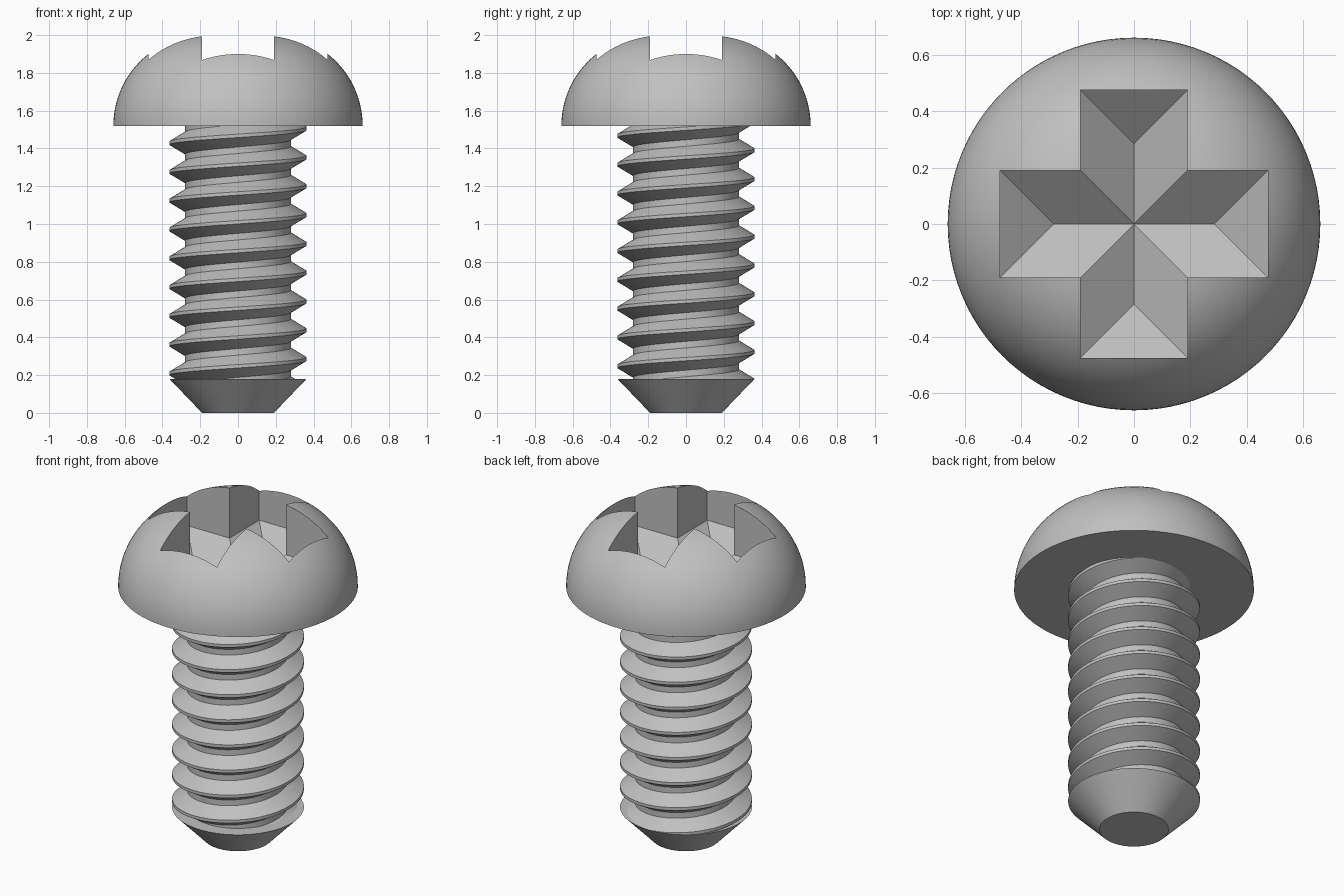
import bpy, bmesh
from math import sin, cos, pi, radians
from mathutils import Vector

cube = bpy.data.objects.get("Cube")
if cube:
    bpy.data.objects.remove(cube, do_unlink=True)

# Single grey metal
steel = bpy.data.materials.new("grey steel")
steel.use_nodes = True
grey = (0.53, 0.53, 0.53, 1)
steel.diffuse_color = grey
steel.node_tree.nodes["Principled BSDF"].inputs["Base Color"].default_value = grey

HEAD_Z, HEAD_R = 1.52, 0.66        # underside and rim of the head
TIP_Z, CREST_R, ROOT_R = 0.18, 0.363, 0.28
PITCH = 0.1525


def make_object(name, bm):
    bmesh.ops.recalc_face_normals(bm, faces=bm.faces)
    mesh = bpy.data.meshes.new(name)
    bm.to_mesh(mesh)
    bm.free()
    mesh.materials.append(steel)
    ob = bpy.data.objects.new(name, mesh)
    bpy.context.collection.objects.link(ob)
    return ob


def select_only(ob):
    bpy.ops.object.select_all(action="DESELECT")
    ob.select_set(True)
    bpy.context.view_layer.objects.active = ob


def smooth(ob):
    select_only(ob)
    bpy.ops.object.shade_smooth_by_angle(angle=radians(25))


def revolve(name, profile, steps=96):
    """Turn a list of (radius, height) points around the z axis."""
    bm = bmesh.new()
    verts = [bm.verts.new((r, 0, z)) for r, z in profile]
    edges = [bm.edges.new(pair) for pair in zip(verts, verts[1:])]
    bmesh.ops.spin(bm, geom=verts + edges, cent=(0, 0, 0), axis=(0, 0, 1),
                   angle=2 * pi, steps=steps)
    bmesh.ops.remove_doubles(bm, verts=bm.verts, dist=1e-5)
    return make_object(name, bm)


# Rounded head: a quarter arc from the rim to a small flat crown
ARC = 0.483
arc = [(HEAD_R - ARC + ARC * cos(a), HEAD_Z + ARC * sin(a))
       for a in (i * pi / 2 / 24 for i in range(25))]
head = revolve("head", [(0, HEAD_Z)] + arc + [(0, HEAD_Z + ARC)])


# Cross recess: two hip-bottomed troughs at right angles
def trough(name, turned):
    half_l, half_w, wall_z, depth = 0.475, 0.19, 1.69, 0.165
    points = [(x, y, z) for x in (-half_l, half_l) for y in (-half_w, half_w)
              for z in (wall_z, 2.2)]
    points += [(x, 0, wall_z - depth) for x in (half_w - half_l, half_l - half_w)]
    bm = bmesh.new()
    for x, y, z in points:
        bm.verts.new((y, x, z) if turned else (x, y, z))
    bmesh.ops.convex_hull(bm, input=bm.verts)
    bmesh.ops.dissolve_limit(bm, angle_limit=radians(1), verts=bm.verts, edges=bm.edges)
    ob = make_object(name, bm)
    ob.hide_render = True
    return ob


for turned in (False, True):
    cutter = trough("recess_cutter", turned)
    select_only(head)
    cut = head.modifiers.new("recess", "BOOLEAN")
    cut.operation, cut.solver, cut.object = "DIFFERENCE", "EXACT", cutter
    bpy.ops.object.modifier_apply(modifier=cut.name)
    bpy.data.objects.remove(cutter, do_unlink=True)
smooth(head)

# Chamfered tip
tip = revolve("tip", [(0, 0), (0.19, 0), (CREST_R, TIP_Z), (0, TIP_Z)])
smooth(tip)

# Threaded shank: one pitch of the thread profile swept along a helix
flank, crest = 0.05, 0.018
profile = [(ROOT_R, -flank - crest / 2), (CREST_R, -crest / 2), (CREST_R, crest / 2),
           (ROOT_R, flank + crest / 2), (ROOT_R, PITCH - flank - crest / 2)]
STEPS, TURNS = 72, 12
bm = bmesh.new()
previous = None
for i in range(STEPS * TURNS + 1):
    a = 2 * pi * i / STEPS
    base = 0.285 - 2 * PITCH + PITCH * i / STEPS
    row = [bm.verts.new((r * cos(a), r * sin(a), base + z)) for r, z in profile]
    if previous:
        for k in range(len(row) - 1):
            bm.faces.new((previous[k], row[k], row[k + 1], previous[k + 1]))
    previous = row
bmesh.ops.remove_doubles(bm, verts=bm.verts, dist=1e-4)
# Trim the thread flush with the tip and the underside of the head
for z, direction in ((TIP_Z, -1), (HEAD_Z, 1)):
    bmesh.ops.bisect_plane(bm, geom=bm.verts[:] + bm.edges[:] + bm.faces[:],
                           plane_co=Vector((0, 0, z)), plane_no=Vector((0, 0, direction)),
                           clear_outer=True)
shank = make_object("threaded_shank", bm)
smooth(shank)
